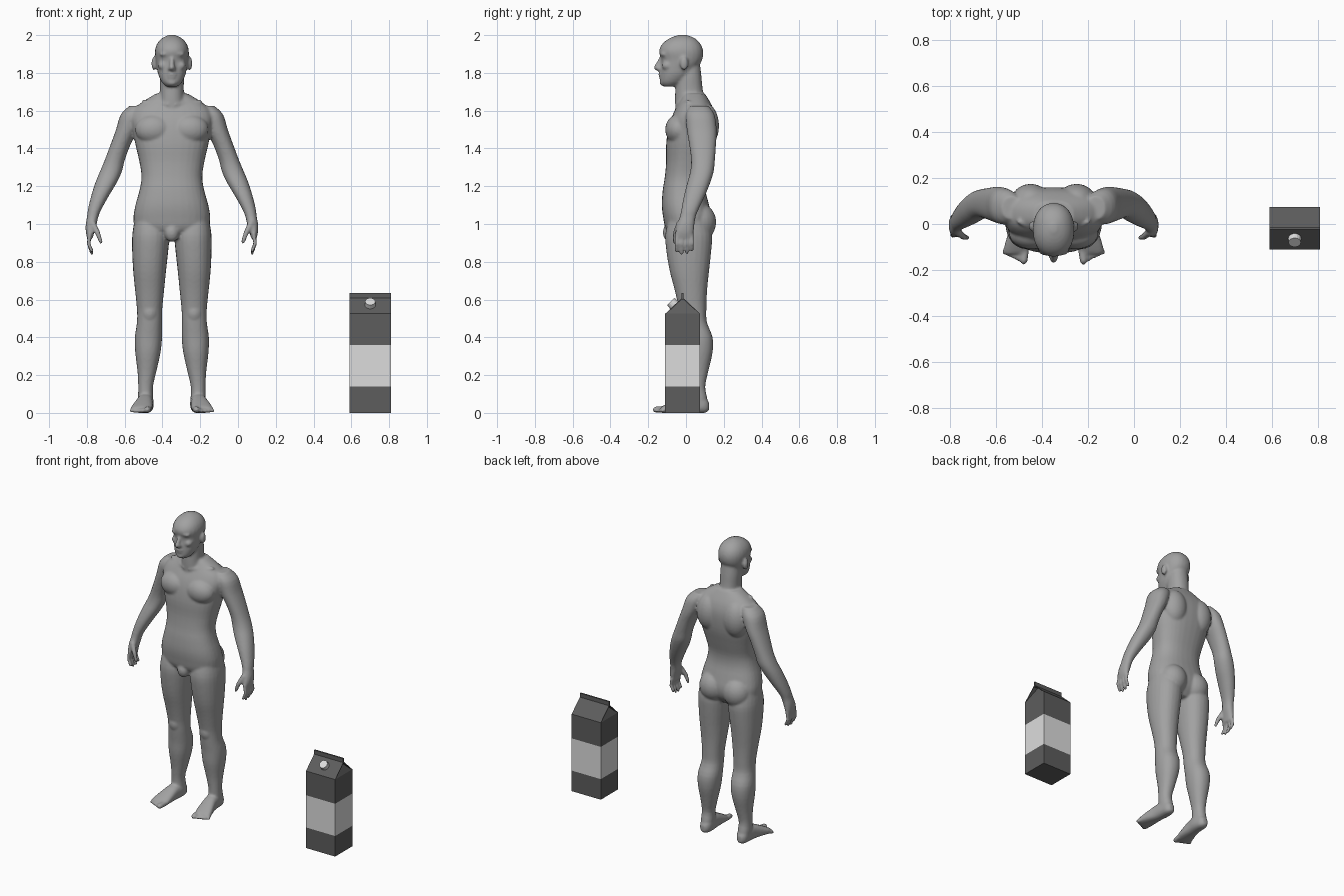
import bpy, bmesh, math
from mathutils import Vector, Matrix

CX = -0.35  # figure centre line


def material(name, v):
    m = bpy.data.materials.new(name)
    m.diffuse_color = (v, v, v, 1)
    return m


GREY = material("body grey", 0.36)
DARK = material("carton dark grey", 0.11)
LIGHT = material("carton light grey", 0.72)


def make_object(name, bm, mats):
    bmesh.ops.recalc_face_normals(bm, faces=bm.faces)
    me = bpy.data.meshes.new(name)
    bm.to_mesh(me)
    bm.free()
    ob = bpy.data.objects.new(name, me)
    bpy.context.collection.objects.link(ob)
    for m in mats:
        me.materials.append(m)
    return ob


def skin(bm, rings):
    # closed surface through a stack of equal rings
    rings = [[bm.verts.new(p) for p in ring] for ring in rings]
    n = len(rings[0])
    for r, s in zip(rings, rings[1:]):
        for i in range(n):
            j = (i + 1) % n
            bm.faces.new((r[i], r[j], s[j], s[i]))
    bm.faces.new(rings[0][::-1])
    bm.faces.new(rings[-1])


def smooth_rows(rows, steps=3):
    # Catmull-Rom interpolation between the cross-section stations
    out = []
    for i in range(len(rows) - 1):
        a, b, c, d = (rows[max(i - 1, 0)], rows[i], rows[i + 1],
                      rows[min(i + 2, len(rows) - 1)])
        for k in range(steps):
            t = k / steps
            out.append([0.5 * (2 * q + (r - p) * t + (2 * p - 5 * q + 4 * r - s) * t * t
                               + (3 * q - p - 3 * r + s) * t ** 3)
                        for p, q, r, s in zip(a, b, c, d)])
    return out + [list(rows[-1])]


def loft(bm, rows, side=1, along="z", power=2.2, n=24):
    # rows: position along the axis, centre x, other centre, half width, half depth
    unit = []
    for i in range(n):
        c, s = math.cos(2 * math.pi * i / n), math.sin(2 * math.pi * i / n)
        unit.append((math.copysign(abs(c) ** (2 / power), c),
                     math.copysign(abs(s) ** (2 / power), s)))
    rings = []
    for t, cx, c, ha, hb in smooth_rows(rows):
        ring = [(CX + side * cx + ha * u, c + hb * w) for u, w in unit]
        rings.append([(x, o, t) if along == "z" else (x, t, o) for x, o in ring])
    skin(bm, rings)


def ball(bm, c, r, side=1, n=16, m=9):
    rings = []
    for k in range(m + 1):
        a = math.pi * (k + 0.15) / (m + 0.3)
        rings.append([(CX + side * c[0] + r[0] * math.sin(a) * math.cos(2 * math.pi * i / n),
                       c[1] + r[1] * math.sin(a) * math.sin(2 * math.pi * i / n),
                       c[2] - r[2] * math.cos(a)) for i in range(n)])
    skin(bm, rings)


def digit(bm, pts, r0, r1, side=1, n=10):
    # tapering tube with rounded ends
    pts = [Vector((CX + side * p[0], p[1], p[2])) for p in pts]
    d0, d1 = (pts[1] - pts[0]).normalized(), (pts[-1] - pts[-2]).normalized()
    row = [(pts[0] - d0 * r0 * math.cos(a), r0 * math.sin(a), d0) for a in (0.2, 0.6, 1.1)]
    for i, p in enumerate(pts):
        d = (pts[min(i + 1, len(pts) - 1)] - pts[max(i - 1, 0)]).normalized()
        row.append((p, r0 + (r1 - r0) * i / (len(pts) - 1), d))
    row += [(pts[-1] + d1 * r1 * math.cos(a), r1 * math.sin(a), d1) for a in (1.1, 0.6, 0.2)]
    rings = []
    for p, r, d in row:
        u = d.cross(Vector((1, 0, 0))).normalized()
        w = d.cross(u)
        rings.append([p + u * (r * math.cos(2 * math.pi * i / n))
                      + w * (r * math.sin(2 * math.pi * i / n)) for i in range(n)])
    skin(bm, rings)


body = bmesh.new()

# torso
loft(body, [(0.915, 0, 0.015, 0.08, 0.07), (0.97, 0, 0.01, 0.185, 0.115),
            (1.03, 0, 0.008, 0.203, 0.128), (1.10, 0, -0.003, 0.193, 0.125),
            (1.18, 0, -0.01, 0.171, 0.113), (1.25, 0, -0.004, 0.161, 0.108),
            (1.33, 0, 0.01, 0.172, 0.115), (1.42, 0, 0.022, 0.193, 0.127),
            (1.50, 0, 0.032, 0.208, 0.127), (1.56, 0, 0.04, 0.218, 0.118),
            (1.61, 0, 0.045, 0.20, 0.10), (1.65, 0, 0.045, 0.15, 0.08),
            (1.69, 0, 0.04, 0.085, 0.06)], power=2.4, n=32)
# neck
loft(body, [(1.58, 0, 0.03, 0.08, 0.085), (1.65, 0, 0.022, 0.068, 0.08),
            (1.71, 0, 0.016, 0.063, 0.073), (1.78, 0, 0.014, 0.064, 0.068),
            (1.84, 0, 0.01, 0.06, 0.065)])
# head
loft(body, [(1.728, 0, -0.085, 0.03, 0.035), (1.75, 0, -0.075, 0.053, 0.06),
            (1.79, 0, -0.052, 0.072, 0.084), (1.83, 0, -0.036, 0.08, 0.098),
            (1.87, 0, -0.023, 0.086, 0.109), (1.915, 0, -0.026, 0.09, 0.117),
            (1.955, 0, -0.024, 0.078, 0.1), (1.985, 0, -0.02, 0.05, 0.064),
            (2.002, 0, -0.018, 0.012, 0.016)])
# nose, lips, chin and crotch
digit(body, [(0, -0.128, 1.885), (0, -0.155, 1.828)], 0.009, 0.0155)
ball(body, (0, -0.134, 1.793), (0.026, 0.013, 0.007))
ball(body, (0, -0.132, 1.778), (0.023, 0.013, 0.008))
ball(body, (0, -0.116, 1.75), (0.03, 0.025, 0.021))
ball(body, (0, -0.085, 0.955), (0.04, 0.038, 0.05))

for s in (-1, 1):
    # face: brow, eye, cheek, nostril, ear
    ball(body, (0.036, -0.118, 1.899), (0.032, 0.02, 0.011), s)
    ball(body, (0.034, -0.11, 1.876), (0.016, 0.016, 0.011), s)
    ball(body, (0.047, -0.098, 1.838), (0.027, 0.03, 0.024), s)
    ball(body, (0.012, -0.142, 1.822), (0.011, 0.014, 0.009), s)
    ball(body, (0.094, -0.01, 1.85), (0.014, 0.022, 0.037), s)
    # chest, shoulder blade, collarbone, buttock, kneecap
    ball(body, (0.095, -0.04, 1.50), (0.10, 0.07, 0.08), s, 24, 14)
    ball(body, (0.10, 0.10, 1.52), (0.085, 0.075, 0.12), s, 24, 14)
    digit(body, [(0.02, -0.048, 1.632), (0.15, 0.01, 1.648)], 0.011, 0.011, s)
    ball(body, (0.088, 0.07, 1.01), (0.093, 0.09, 0.10), s, 24, 14)
    ball(body, (0.118, -0.02, 0.53), (0.036, 0.022, 0.045), s)
    # leg
    loft(body, [(1.02, 0.113, 0.012, 0.085, 0.105), (0.94, 0.112, 0.014, 0.098, 0.124),
                (0.85, 0.115, 0.015, 0.095, 0.118), (0.75, 0.118, 0.018, 0.087, 0.104),
                (0.65, 0.118, 0.026, 0.077, 0.086), (0.55, 0.118, 0.035, 0.067, 0.073),
                (0.48, 0.119, 0.04, 0.066, 0.071), (0.40, 0.124, 0.06, 0.072, 0.081),
                (0.32, 0.127, 0.063, 0.067, 0.078), (0.22, 0.132, 0.06, 0.05, 0.058),
                (0.14, 0.139, 0.056, 0.039, 0.046), (0.08, 0.139, 0.062, 0.04, 0.05),
                (0.04, 0.139, 0.07, 0.036, 0.045)], s)
    # foot
    loft(body, [(0.122, 0.138, 0.034, 0.016, 0.02), (0.10, 0.138, 0.042, 0.035, 0.042),
                (0.05, 0.138, 0.049, 0.042, 0.05), (0.0, 0.143, 0.048, 0.043, 0.049),
                (-0.05, 0.151, 0.038, 0.05, 0.038), (-0.10, 0.16, 0.025, 0.056, 0.025),
                (-0.128, 0.165, 0.017, 0.05, 0.017)], s, "y", 2.5)
    # toes
    for i in range(5):
        x, r = 0.13 + 0.02 * i + (0.004 if i else 0), 0.011 if i else 0.017
        digit(body, [(x - 0.006, -0.11, 0.02), (x, -0.16 + 0.009 * i, r)], r + 0.001, r, s)
    # arm and palm
    loft(body, [(1.625, 0.18, 0.07, 0.045, 0.05), (1.58, 0.21, 0.075, 0.061, 0.076),
                (1.50, 0.238, 0.083, 0.058, 0.079), (1.42, 0.272, 0.088, 0.053, 0.071),
                (1.34, 0.302, 0.09, 0.053, 0.063), (1.28, 0.322, 0.085, 0.058, 0.062),
                (1.22, 0.348, 0.068, 0.057, 0.061), (1.15, 0.38, 0.045, 0.047, 0.056),
                (1.08, 0.408, 0.022, 0.036, 0.046), (1.04, 0.419, 0.01, 0.03, 0.042),
                (1.00, 0.427, 0.0, 0.029, 0.045), (0.96, 0.433, -0.007, 0.023, 0.048),
                (0.925, 0.434, -0.009, 0.015, 0.045)], s)
    # fingers and thumb
    for i, tip in enumerate((0.862, 0.848, 0.844, 0.856)):
        y = 0.03 - 0.026 * i
        digit(body, [(0.433, y, 0.95), (0.441, y * 1.05, 0.897), (0.424, y * 1.05, tip)],
              0.0115, 0.0095, s)
    digit(body, [(0.418, -0.035, 1.0), (0.392, -0.056, 0.95), (0.376, -0.06, 0.905)],
          0.018, 0.0105, s)

# fuse every body part into one skin
figure = make_object("human_figure", body, [GREY])
remesh = figure.modifiers.new("fuse", "REMESH")
remesh.mode = "VOXEL"
remesh.voxel_size = 0.008
remesh.use_smooth_shade = True
relax = figure.modifiers.new("relax", "SMOOTH")
relax.factor = 0.5
relax.iterations = 3
fused = bpy.data.meshes.new_from_object(figure.evaluated_get(bpy.context.evaluated_depsgraph_get()))
figure.modifiers.clear()
figure.data = fused
for v in fused.vertices:
    if v.co.z < 0:
        v.co.z = 0  # flat soles

# carton
X0, X1, Y0, Y1, EAVE, RIDGE, YM = 0.59, 0.81, -0.11, 0.075, 0.525, 0.612, -0.018


def box(name, lo, hi, mats, cuts=()):
    lo, hi = Vector(lo), Vector(hi)
    bm = bmesh.new()
    bmesh.ops.create_cube(bm, size=1, matrix=Matrix.Translation((lo + hi) / 2)
                          @ Matrix.Diagonal((*(hi - lo), 1)))
    for z in cuts:
        bmesh.ops.bisect_plane(bm, geom=bm.verts[:] + bm.edges[:] + bm.faces[:],
                               plane_co=(0, 0, z), plane_no=(0, 0, 1))
    if cuts:
        for f in bm.faces:
            f.material_index = int(cuts[0] < f.calc_center_median().z < cuts[1])
    return make_object(name, bm, mats)


box("carton_body", (X0, Y0, 0), (X1, Y1, EAVE), [DARK, LIGHT], (0.14, 0.36))
box("carton_top_seam", (X0, YM - 0.005, RIDGE - 0.012), (X1, YM + 0.005, 0.635), [DARK])

# sloping roof panels
for name, y in (("roof_panel_front", Y0), ("roof_panel_back", Y1)):
    bm = bmesh.new()
    n = Vector((0, RIDGE - EAVE, abs(y - YM))).normalized() * 0.005
    if y < YM:
        n.y = -n.y
    quad = [Vector(p) for p in ((X0, y, EAVE), (X1, y, EAVE), (X1, YM, RIDGE), (X0, YM, RIDGE))]
    skin(bm, [quad, [p - n for p in quad]])
    make_object(name, bm, [DARK])

# folded-in gable ends
for name, x, inset in (("gable_left", X0, 0.035), ("gable_right", X1, -0.035)):
    bm = bmesh.new()
    bm.faces.new([bm.verts.new(p) for p in
                  ((x, Y0, EAVE), (x, Y1, EAVE), (x + inset, YM, RIDGE - 0.004))])
    make_object(name, bm, [DARK])

# screw cap on the front slope
normal = Vector((0, EAVE - RIDGE, YM - Y0)).normalized()
bm = bmesh.new()
bmesh.ops.create_cone(bm, cap_ends=True, segments=16, radius1=0.029, radius2=0.027, depth=0.03,
                      matrix=Matrix.Translation(Vector((0.70, -0.062, 0.57)) + normal * 0.012)
                      @ normal.to_track_quat("Z", "Y").to_matrix().to_4x4())
make_object("screw_cap", bm, [LIGHT])
